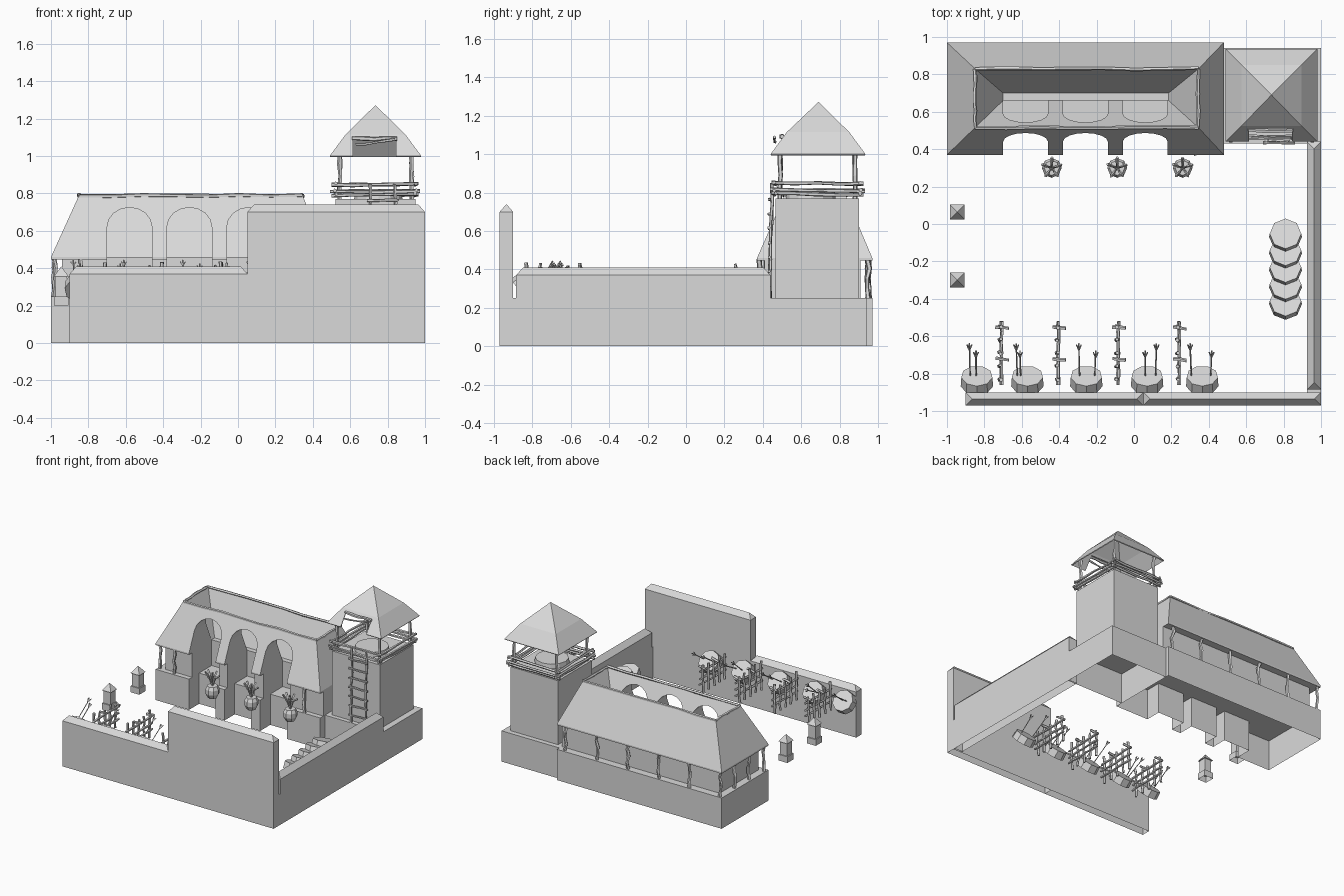
import bpy, bmesh, math, random
from mathutils import Vector, Matrix

random.seed(4)
old = bpy.data.objects.get("Cube")
if old:
    bpy.data.objects.remove(old, do_unlink=True)

grey = bpy.data.materials.new("plain_grey")
grey.use_nodes = True
grey.diffuse_color = (0.7, 0.7, 0.7, 1)
grey.node_tree.nodes["Principled BSDF"].inputs["Base Color"].default_value = (0.7, 0.7, 0.7, 1)


def make(name, bm):
    bmesh.ops.remove_doubles(bm, verts=bm.verts, dist=1e-5)
    bmesh.ops.recalc_face_normals(bm, faces=bm.faces)
    mesh = bpy.data.meshes.new(name)
    bm.to_mesh(mesh)
    bm.free()
    mesh.materials.append(grey)
    ob = bpy.data.objects.new(name, mesh)
    bpy.context.scene.collection.objects.link(ob)
    return ob


def loft(bm, rings, cap0=True, cap1=True):
    rows = [[bm.verts.new(p) for p in ring] for ring in rings]
    n = len(rows[0])
    for a, b in zip(rows, rows[1:]):
        for i in range(n):
            j = (i + 1) % n
            bm.faces.new((a[i], a[j], b[j], b[i]))
    if cap0:
        bm.faces.new(rows[0][::-1])
    if cap1:
        bm.faces.new(rows[-1])


def rect(x0, x1, y0, y1, z):
    return [(x0, y0, z), (x1, y0, z), (x1, y1, z), (x0, y1, z)]


def box(bm, x0, x1, y0, y1, z0, z1, bottom=False):
    loft(bm, [rect(x0, x1, y0, y1, z0), rect(x0, x1, y0, y1, z1)], bottom)


def beam(bm, a, b, r=0.01, wobble=0.005, sides=5, parts=4):
    """Crooked timber from a to b."""
    a, b = Vector(a), Vector(b)
    q = (b - a).to_track_quat('Z', 'Y')
    rings = []
    for k in range(parts + 1):
        c = a.lerp(b, k / parts) + q @ Vector((random.uniform(-1, 1), random.uniform(-1, 1), 0)) * wobble
        s = r * random.uniform(0.8, 1.15)
        rings.append([c + q @ Vector((s * math.cos(t), s * math.sin(t), 0))
                      for t in (math.tau * i / sides for i in range(sides))])
    loft(bm, rings)


def disc(bm, centre, normal, r, depth, sides=9):
    q = Vector(normal).to_track_quat('Z', 'Y')
    m = Matrix.Translation(centre) @ q.to_matrix().to_4x4()
    bmesh.ops.create_cone(bm, cap_ends=True, segments=sides, radius1=r, radius2=r * 0.96, depth=depth, matrix=m)


def cut(ob, cutter, thickness=0):
    """Bake an optional thickness and a boolean cut, then drop the cutter."""
    if thickness:
        s = ob.modifiers.new("thickness", 'SOLIDIFY')
        s.thickness = thickness
    m = ob.modifiers.new("opening", 'BOOLEAN')
    m.object, m.operation, m.solver = cutter, 'DIFFERENCE', 'EXACT'
    bpy.context.view_layer.update()
    mesh = bpy.data.meshes.new_from_object(ob.evaluated_get(bpy.context.evaluated_depsgraph_get()))
    ob.modifiers.clear()
    ob.data = mesh
    bpy.data.objects.remove(cutter, do_unlink=True)


# Perimeter walls with hipped coping
def wall(name, x0, x1, y0, y1, z):
    bm = bmesh.new()
    box(bm, x0, x1, y0, y1, 0, 0.25)
    box(bm, x0, x1, y0, y1, 0.25, z)
    h = min(x1 - x0, y1 - y0) / 2
    loft(bm, [rect(x0, x1, y0, y1, z), rect(x0 + h, x1 - h, y0 + h, y1 - h, z + 0.04)], True, False)
    make(name, bm)


wall("front_wall_low", -0.9, 0.05, -0.97, -0.9, 0.37)
wall("front_wall_high", 0.05, 1, -0.97, -0.9, 0.7)
wall("side_wall", 0.925, 1, -0.885, 0.44, 0.37)
bm = bmesh.new()
box(bm, 0.925, 1, -0.9, -0.885, 0, 0.25)
make("wall_corner_footing", bm)

# Hall footing and walls, notched under the three arches
ARCHES = (-0.58, -0.26, 0.06)
HALF = 0.12


def notched(x0, x1, y0, y1, depth):
    pts = [(x0, y0)]
    for c in ARCHES:
        pts += [(c - HALF, y0), (c - HALF, depth), (c + HALF, depth), (c + HALF, y0)]
    return pts + [(x1, y0), (x1, y1), (x0, y1)]


def prism(name, pts, z0, z1):
    bm = bmesh.new()
    loft(bm, [[(x, y, z) for x, y in pts] for z in (z0, z1)], False)
    make(name, bm)


prism("hall_footing", notched(-1, 0.48, 0.37, 0.97, 0.5), 0, 0.25)
prism("hall_walls", notched(-0.94, 0.48, 0.41, 0.91, 0.66), 0.25, 0.455)

# Hall roof: a ring of ridges around a sunken valley
bm = bmesh.new()
loft(bm, [rect(-1, 0.48, 0.37, 0.97, 0.447), rect(-1, 0.48, 0.37, 0.97, 0.46),
          rect(-0.85, 0.345, 0.515, 0.83, 0.79), rect(-0.7, 0.185, 0.66, 0.7, 0.46)])
hall_roof = make("hall_roof", bm)
bm = bmesh.new()
for c in ARCHES:
    arch = [(c + HALF, 0.3), (c - HALF, 0.3)]
    arch += [(c - HALF * math.cos(math.pi * i / 8), 0.62 + 0.105 * math.sin(math.pi * i / 8)) for i in range(9)]
    loft(bm, [[(x, y, z) for x, z in arch] for y in (0.3, 0.66)])
cut(hall_roof, make("arch_cutter", bm))

# Timbers along the ridges and under the eaves
bm = bmesh.new()
ridge = rect(-0.85, 0.345, 0.515, 0.83, 0.788)
for a, b in zip(ridge, ridge[1:] + ridge[:1]):
    beam(bm, a, b, 0.011, 0.004, parts=7)
make("ridge_timbers", bm)
bm = bmesh.new()
for i in range(6):
    x = -0.98 + 0.28 * i
    beam(bm, (x, 0.95, 0.25), (x, 0.95, 0.455), 0.013, 0.008)
for y in (0.4, 0.59, 0.77):
    beam(bm, (-0.98, y, 0.25), (-0.98, y, 0.455), 0.013, 0.008)
for x in (-0.84, 0.33):
    beam(bm, (x, 0.385, 0.25), (x, 0.385, 0.455), 0.013, 0.008)
make("eave_posts", bm)

# Watchtower body
bm = bmesh.new()
box(bm, 0.48, 1, 0.43, 0.94, 0, 0.25)
make("tower_footing", bm)
bm = bmesh.new()
box(bm, 0.52, 0.95, 0.465, 0.9, 0.25, 0.77)
make("tower_body", bm)
bm = bmesh.new()
disc(bm, (0.75, 0.65, 0.785), (0, 0, 1), 0.13, 0.04, 12)
make("tower_hatch", bm)

# Tower roof with a notch at the front
bm = bmesh.new()
loft(bm, [rect(0.49, 0.98, 0.44, 0.935, 1.0), rect(0.575, 0.895, 0.525, 0.85, 1.115),
          rect(0.735, 0.735, 0.69, 0.69, 1.272)], False, False)
tower_roof = make("tower_roof", bm)
bm = bmesh.new()
box(bm, 0.615, 0.845, 0.38, 0.6, 0.9, 1.095, True)
cut(tower_roof, make("notch_cutter", bm), 0.008)

# Tower posts, railings and the lintel over the notch
bm = bmesh.new()
for x in (0.545, 0.93):
    for y in (0.49, 0.88):
        beam(bm, (x, y, 0.75), (x, y, 1.03), 0.012, 0.004)
for z, g in ((0.79, 0.0), (0.808, 0.008), (0.845, 0.0)):
    x0, x1, y0, y1 = 0.525 - g, 0.95 + g, 0.465 - g, 0.905 + g
    for y in (y0, y1):
        beam(bm, (x0 - 0.025, y, z), (x1 + 0.015, y, z + 0.005), 0.01, 0.004)
    for x in (x0, x1):
        beam(bm, (x, y0 - 0.02, z + 0.006), (x, y1 + 0.02, z), 0.01, 0.004)
beam(bm, (0.61, 0.5, 1.095), (0.85, 0.5, 1.09), 0.011, 0.005)
beam(bm, (0.63, 0.465, 1.06), (0.84, 0.46, 1.09), 0.007, 0.004)
make("tower_timbers", bm)

# Ladder
bm = bmesh.new()
for x in (0.71, 0.84):
    beam(bm, (x, 0.435, 0.25), (x, 0.45, 0.85), 0.009, 0.004, parts=6)
for i in range(7):
    z = 0.31 + 0.075 * i
    beam(bm, (0.69, 0.435, z), (0.86, 0.435, z + 0.005), 0.008, 0.003, parts=3)
make("ladder", bm)

# Stone lantern posts
for name, y in (("lantern_back", 0.065), ("lantern_front", -0.3)):
    bm = bmesh.new()
    for r, z0, z1 in ((0.04, 0.2, 0.25), (0.031, 0.25, 0.36)):
        box(bm, -0.945 - r, -0.945 + r, y - r, y + r, z0, z1)
    loft(bm, [rect(-0.985, -0.905, y - 0.04, y + 0.04, 0.355), rect(-0.945, -0.945, y, y, 0.41)], True, False)
    make(name, bm)

# Potted plants
for n, x in enumerate((-0.44, -0.09, 0.26)):
    bm = bmesh.new()
    ring = [(math.cos(math.tau * i / 8), math.sin(math.tau * i / 8)) for i in range(8)]
    loft(bm, [[(x + r * u, 0.3 + r * v, z) for u, v in ring]
              for r, z in ((0.035, 0.2), (0.053, 0.235), (0.053, 0.27), (0.04, 0.295))])
    for i in range(5):
        t = math.tau * i / 5 + 0.3
        u, v = math.cos(t), math.sin(t)
        knee = (x + 0.025 * u, 0.3 + 0.025 * v, 0.36)
        beam(bm, (x, 0.3, 0.29), knee, 0.006, 0, 4, 1)
        beam(bm, knee, (x + 0.055 * u, 0.3 + 0.055 * v, 0.38 + 0.012 * i), 0.008, 0.002, 4, 2)
    make("potted_plant_%d" % (n + 1), bm)

# Archery targets with arrows
for n, (x, offs) in enumerate(((-0.84, (-0.04, -0.005)), (-0.57, (-0.04, -0.06)), (-0.255, (-0.04, 0.05)),
                               (0.07, (-0.01, 0.05)), (0.365, (-0.065, 0.05)))):
    bm = bmesh.new()
    disc(bm, (x, -0.835, 0.3), (0, 0.76, 0.65), 0.088, 0.06)
    make("target_%d" % (n + 1), bm)
    bm = bmesh.new()
    for k, o in enumerate(offs):
        end = Vector((x + o, -0.65 - 0.04 * (k + n % 2 == 1), 0.43 - 0.02 * k))
        tip = Vector((x + o * 0.9, -0.81, 0.325))
        d = (end - tip).normalized()
        beam(bm, tip, end, 0.004, 0, 4, 1)
        for s in (-1, 1):
            for w in (Vector((s, 0, 0)), Vector((0, -d.z, d.y)) * s):
                beam(bm, end - d * 0.03, end + w * 0.013 + d * 0.006, 0.004, 0, 4, 1)
    make("arrows_%d" % (n + 1), bm)

# Lane fences
for n, x in enumerate((-0.72, -0.415, -0.095, 0.23)):
    bm = bmesh.new()
    for i in range(5):
        y = -0.83 + 0.07 * i
        beam(bm, (x, y, 0.2), (x + 0.006, y, 0.42 + random.uniform(-0.02, 0.015)), 0.01, 0.005)
    for z in (0.26, 0.31, 0.365):
        beam(bm, (x + 0.012, -0.86, z), (x + 0.012, -0.52, z + 0.005), 0.009, 0.004, parts=6)
    for y in (-0.55, -0.72):
        beam(bm, (x - 0.02, y, 0.39), (x + 0.05, y - 0.01, 0.4), 0.01, 0.003, parts=2)
    make("lane_fence_%d" % (n + 1), bm)

# Spare targets slumped in a row
bm = bmesh.new()
for i in range(5):
    disc(bm, (0.81, -0.42 + 0.09 * i, 0.25 + 0.012 * i), (0, 0.3, 0.95), 0.088, 0.055, 8)
make("spare_targets", bm)
